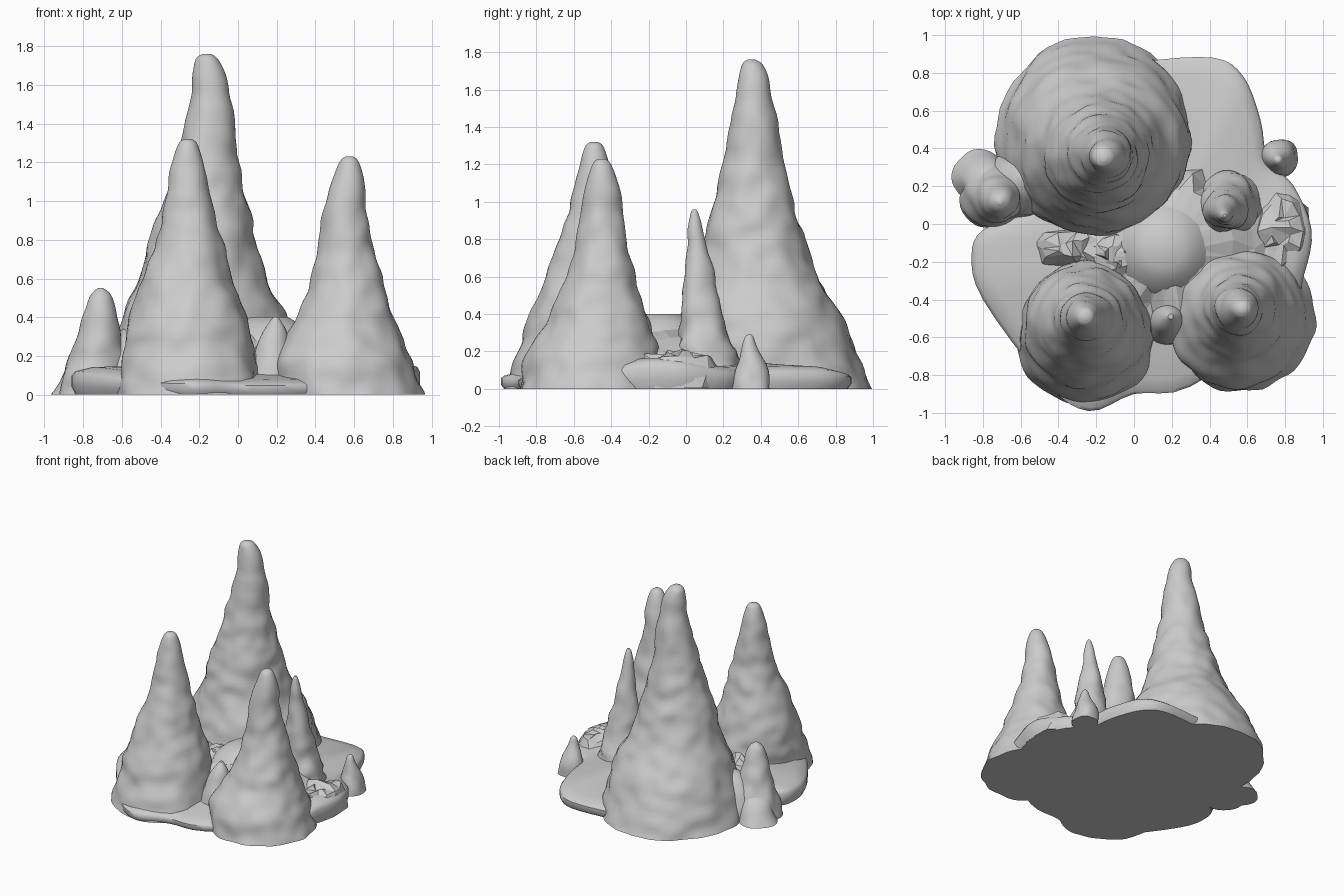
import bpy
import bmesh
import math
from mathutils import Vector, noise

cube = bpy.data.objects.get("Cube")
if cube:
    bpy.data.objects.remove(cube, do_unlink=True)

stone = bpy.data.materials.new("grey stone")
stone.use_nodes = True
GREY = (0.6, 0.6, 0.6, 1)
stone.diffuse_color = GREY
stone.node_tree.nodes["Principled BSDF"].inputs["Base Color"].default_value = GREY


def loft(name, rings, smooth=True):
    """Skin closed rings of points, bottom to top, and cap both ends."""
    bm = bmesh.new()
    loops = [[bm.verts.new(p) for p in ring] for ring in rings]
    n = len(loops[0])
    for low, high in zip(loops, loops[1:]):
        for i in range(n):
            j = (i + 1) % n
            bm.faces.new((low[i], low[j], high[j], high[i]))
    bm.faces.new(loops[0][::-1])
    bm.faces.new(loops[-1])
    if not smooth:
        bmesh.ops.triangulate(bm, faces=bm.faces[:])
    bmesh.ops.recalc_face_normals(bm, faces=bm.faces[:])
    mesh = bpy.data.meshes.new(name)
    bm.to_mesh(mesh)
    bm.free()
    mesh.materials.append(stone)
    obj = bpy.data.objects.new(name, mesh)
    bpy.context.collection.objects.link(obj)
    if smooth:
        bpy.ops.object.select_all(action="DESELECT")
        obj.select_set(True)
        bpy.context.view_layer.objects.active = obj
        bpy.ops.object.shade_smooth_by_angle(angle=math.radians(50))


def catmull(a, b, c, d, t):
    return b + 0.5 * t * (c - a + t * (2 * a - 5 * b + 4 * c - d + t * (3 * (b - c) + d - a)))


def spire(name, keys, sides=64, steps=7, bump=0.07):
    """Lumpy stalagmite through (height, centre x, centre y, radius) sections."""
    keys = [Vector(k) for k in keys]
    padded = [keys[0]] + keys + [keys[-1]]
    sections = [catmull(*padded[i:i + 4], s / steps)
                for i in range(len(keys) - 1) for s in range(steps)] + [keys[-1]]
    rings = []
    for z, cx, cy, r in sections:
        ring = []
        for i in range(sides):
            a = math.tau * i / sides
            d = Vector((math.cos(a), math.sin(a), 0))
            p = Vector((cx, cy, z)) + d * r
            # broad lobes, then rounded drip lumps
            lobe = noise.noise(p * 3.5) * 0.5
            drip = noise.noise(Vector((p.x * 8, p.y * 8, p.z * 10)))
            p += d * bump * (r * lobe + min(r, 0.2) * drip * 1.4)
            p.z = max(0, z)
            ring.append(p)
        rings.append(ring)
    loft(name, rings)


# Large stalagmites
spire("tallest_stalagmite", [
    (0, -.21, .465, .525), (.2, -.19, .43, .485), (.4, -.17, .4, .425), (.6, -.18, .38, .33),
    (.8, -.18, .365, .27), (1, -.17, .36, .215), (1.2, -.16, .36, .165), (1.5, -.14, .365, .11),
    (1.66, -.15, .36, .08), (1.735, -.16, .355, .055), (1.76, -.16, .35, .02)])
spire("front_stalagmite", [
    (0, -.25, -.6, .37), (.2, -.25, -.555, .345), (.4, -.26, -.53, .3), (.6, -.26, -.52, .23),
    (.8, -.25, -.51, .165), (1, -.255, -.5, .12), (1.2, -.26, -.49, .08),
    (1.295, -.26, -.49, .05), (1.32, -.26, -.49, .02)])
spire("left_stalagmite", [
    (0, .57, -.5, .39), (.2, .54, -.49, .35), (.35, .55, -.47, .275), (.5, .56, -.46, .215),
    (.7, .56, -.45, .155), (.9, .55, -.45, .12), (1.1, .57, -.45, .085),
    (1.2, .575, -.45, .05), (1.23, .575, -.45, .02)])

# Small stalagmites
spire("slender_stalagmite", [
    (0, .51, .11, .19), (.2, .5, .1, .16), (.4, .49, .08, .115), (.6, .48, .07, .08),
    (.8, .48, .055, .045), (.93, .48, .045, .025), (.96, .48, .045, .01)], 32, 5, .16)
spire("right_side_stalagmite", [
    (0, -.75, .15, .18), (.1, -.735, .15, .165), (.25, -.72, .14, .125), (.4, -.715, .125, .09),
    (.51, -.71, .12, .055), (.55, -.71, .12, .015)], 36, 6, .1)
spire("right_side_foot", [
    (0, -.82, .25, .145), (.07, -.8, .24, .12), (.15, -.77, .21, .1), (.24, -.73, .17, .05)],
    32, 4, .08)
spire("right_side_saddle", [
    (0, -.62, .2, .19), (.15, -.61, .2, .16), (.28, -.58, .22, .1), (.34, -.56, .24, .03)],
    32, 4, .08)
spire("tiny_stalagmite", [
    (0, .77, .35, .1), (.1, .77, .35, .085), (.2, .77, .345, .05), (.27, .765, .34, .028),
    (.29, .765, .34, .01)], 24, 4, .2)
spire("front_nub", [
    (0, .17, -.53, .14), (.2, .18, -.515, .1), (.33, .19, -.5, .06), (.4, .195, -.49, .015)],
    24, 4, .1)

# Ground slab, with a rounded rim of varying height
rim = [Vector(p) for p in (
    (.05, .86, .08), (.42, .88, .08), (.58, .78, .1), (.67, .55, .1), (.71, .33, .1),
    (.84, .21, .1), (.94, -.03, .14), (.9, -.27, .14), (.8, -.5, .08), (.3, -.86, .06),
    (0, -.9, .06), (-.24, -.99, .07), (-.47, -.84, .08), (-.8, -.4, .12), (-.86, -.17, .12),
    (-.8, -.03, .12), (-.55, .1, .12), (-.5, .5, .1), (-.2, .8, .1))]
n = len(rim)
edge = [catmull(rim[i - 1], rim[i], rim[(i + 1) % n], rim[(i + 2) % n], s / 4)
        for i in range(n) for s in range(4)]
hub = Vector((.16, -.13, 0))


def slab_ring(scale, height, add=0):
    ring = []
    for p in edge:
        q = hub + (Vector((p.x, p.y, 0)) - hub) * scale
        q.z = p.z * height + add
        ring.append(q)
    return ring


loft("ground_slab", [slab_ring(.98, 0), slab_ring(1, .35), slab_ring(1, .8), slab_ring(.98, 1),
                     slab_ring(.9, 1, .02), slab_ring(.7, .8, .05), slab_ring(.35, .3, .13)])

# Faceted rubble: jagged rings climbing to the central mound
rubble = []
for k, (r, z) in enumerate(((.48, .05), (.44, .13), (.37, .19), (.29, .26), (.16, .33))):
    ring = []
    for i in range(26):
        a = math.tau * (i + .5 * (k % 2)) / 26
        jag = noise.noise(Vector((i * 1.37, k * 2.71, .5)))
        ragged = k < 4
        rr = r * (1 + ragged * (.25 * abs(math.cos(a)) + .2 * jag))
        ring.append((hub.x + rr * math.cos(a), hub.y + rr * math.sin(a),
                     z + .08 * jag * (0 < k < 4)))
    rubble.append(ring)
loft("central_rubble", rubble, smooth=False)

# Jagged rocks along the left rim and in the right-hand gap
for name, cx, cy, rx, ry, top in (("left_rim_rocks", .78, -.04, .15, .23, .2),
                                  ("right_gap_rocks", -.3, -.13, .26, .12, .24),
                                  ("gap_peak_rocks", -.1, -.16, .15, .13, .32)):
    rocks = []
    for k, (s, z) in enumerate(((1, .03), (.97, .5), (.75, .85), (.35, 1))):
        ring = []
        for i in range(12):
            a = math.tau * (i + .5 * (k % 2)) / 12
            jag = noise.noise(Vector((i * 1.7, k * 1.3, cx * 5)))
            w = s * (1 + .2 * jag)
            ring.append((cx + rx * w * math.cos(a), cy + ry * w * math.sin(a),
                         top * z + .06 * jag * (k > 0)))
        rocks.append(ring)
    loft(name, rocks, smooth=False)

# Low mound with a sloping skirt and a flat cap
loft("central_mound", [
    [(hub.x + r * math.cos(math.tau * i / 40), hub.y + r * math.sin(math.tau * i / 40), z)
     for i in range(40)]
    for r, z in ((.29, .1), (.27, .24), (.22, .31), (.165, .36), (.1, .4))])
